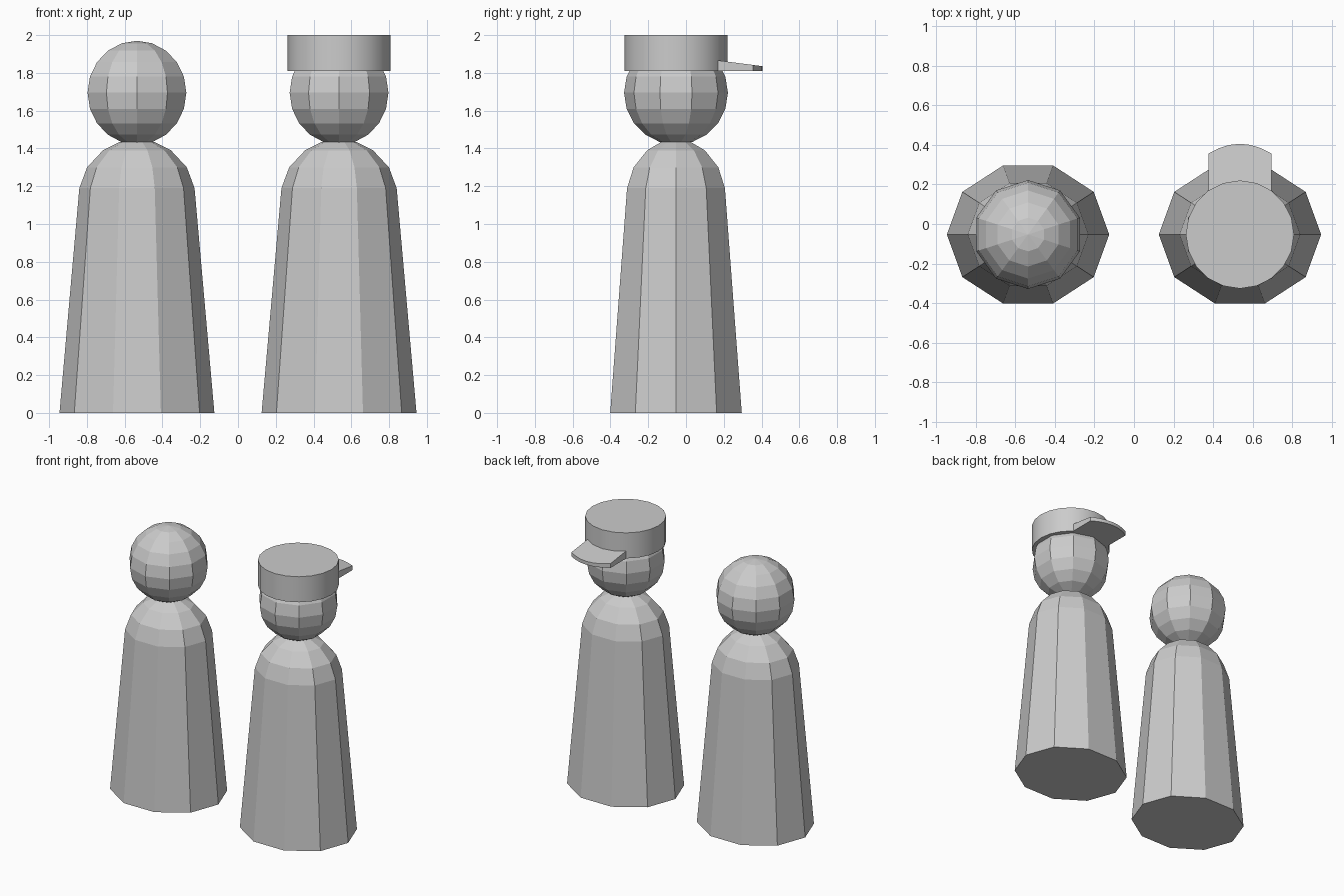
import bpy
import bmesh
from math import cos, sin, pi, radians

cube = bpy.data.objects.get("Cube")
if cube:
    bpy.data.objects.remove(cube, do_unlink=True)

SIDES = 10
SPACING = 0.535
CENTRE_Y = -0.053
DEPTH = 0.893
HEAD_Z, HEAD_R = 1.695, 0.275


def finish(name, bm, location):
    bmesh.ops.recalc_face_normals(bm, faces=bm.faces)
    mesh = bpy.data.meshes.new(name)
    bm.to_mesh(mesh)
    bm.free()
    obj = bpy.data.objects.new(name, mesh)
    obj.location = location
    bpy.context.collection.objects.link(obj)
    return obj


def loft(name, profile, sides, depth, location):
    """Stack rings of (radius, height) and close both ends."""
    bm = bmesh.new()
    rings = []
    for r, z in profile:
        angles = [2 * pi * i / sides for i in range(sides)]
        rings.append([bm.verts.new((r * cos(a), r * depth * sin(a), z)) for a in angles])
    for low, high in zip(rings, rings[1:]):
        for i in range(sides):
            j = (i + 1) % sides
            bm.faces.new((low[i], low[j], high[j], high[i]))
    bm.faces.new(rings[0][::-1])
    bm.faces.new(rings[-1])
    return finish(name, bm, location)


def smooth(obj, angle):
    bpy.ops.object.select_all(action='DESELECT')
    obj.select_set(True)
    bpy.context.view_layer.objects.active = obj
    bpy.ops.object.shade_smooth_by_angle(angle=radians(angle))


# Tapered robe with rounded shoulders, and a faceted ball head
robe_profile = [(0.41, 0), (0.305, 1.19), (0.264, 1.3), (0.18, 1.39), (0.09, 1.435)]
for side, x in (("right", -SPACING), ("left", SPACING)):
    loft(f"{side}_body", robe_profile, SIDES, DEPTH, (x, CENTRE_Y, 0))
    bm = bmesh.new()
    bmesh.ops.create_uvsphere(bm, u_segments=SIDES, v_segments=SIDES, radius=HEAD_R)
    finish(f"{side}_head", bm, (x, CENTRE_Y, HEAD_Z))

# Flat-topped round cap on the left figure
crown = loft("cap_crown", [(0.273, 1.81), (0.273, 2.0)], 20, 1, (SPACING, CENTRE_Y, 0))
smooth(crown, 30)

# Wedge-shaped peak with a curved outer edge, pointing to the back
HALF = 0.16
outline = [(-HALF, 0.1)]
for i in range(7):
    t = -1 + i / 3
    outline.append((HALF * t, 0.405 - 0.05 * t * t))
outline.append((HALF, 0.1))

bm = bmesh.new()
bottom = [bm.verts.new((x, y, 1.81)) for x, y in outline]
top = [bm.verts.new((x, y, 1.888 - 0.13 * y)) for x, y in outline]
bm.faces.new(bottom[::-1])
bm.faces.new(top)
for i in range(len(outline)):
    j = (i + 1) % len(outline)
    bm.faces.new((bottom[i], bottom[j], top[j], top[i]))
peak = finish("cap_peak", bm, (SPACING, 0, 0))
smooth(peak, 30)
